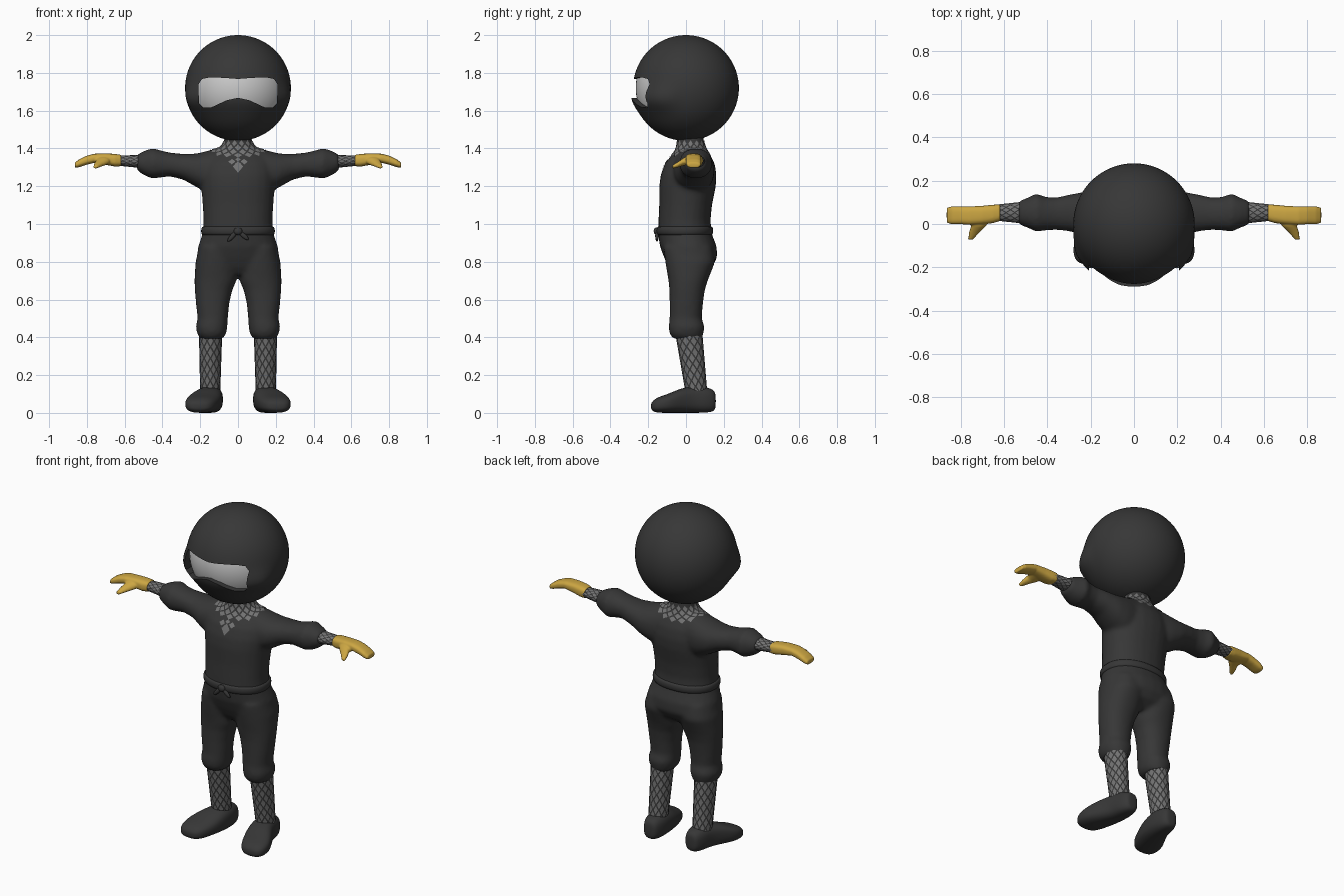
import bpy, bmesh, math
from mathutils import Vector, Matrix

if "Cube" in bpy.data.objects:
    bpy.data.objects.remove(bpy.data.objects["Cube"])


def material(name, rgb):
    m = bpy.data.materials.new(name)
    m.diffuse_color = (*rgb, 1)
    m.use_nodes = True
    m.node_tree.nodes["Principled BSDF"].inputs["Base Color"].default_value = m.diffuse_color
    return m


DARK = material("dark_cloth", (0.038, 0.038, 0.038))
NET = material("net_grey", (0.17, 0.17, 0.17))
GOLD = material("gold_glove", (0.6, 0.38, 0.055))


def finish(bm, name, *mats, smooth=True):
    bmesh.ops.recalc_face_normals(bm, faces=bm.faces)
    me = bpy.data.meshes.new(name)
    bm.to_mesh(me)
    bm.free()
    for m in mats:
        me.materials.append(m)
    for p in me.polygons:
        p.use_smooth = smooth
    ob = bpy.data.objects.new(name, me)
    bpy.context.collection.objects.link(ob)
    return ob


def place(axis, t, a, b):
    return {'x': (t, a, b), 'y': (a, t, b), 'z': (a, b, t)}[axis]


def ring(axis, sec, n, e=2.0, shift=0.0):
    """Superellipse ring from (t, a_min, a_max, b_min, b_max)."""
    t, a0, a1, b0, b1 = sec
    pts = []
    for i in range(n):
        w = 2 * math.pi * (i + shift) / n
        c, s = math.cos(w), math.sin(w)
        c = math.copysign(abs(c) ** (2 / e), c)
        s = math.copysign(abs(s) ** (2 / e), s)
        pts.append(place(axis, t, (a0 + a1) / 2 + c * (a1 - a0) / 2, (b0 + b1) / 2 + s * (b1 - b0) / 2))
    return pts


def loft(bm, axis, secs, e=2.2, side=1, n=24):
    rows = [[bm.verts.new((x * side, y, z)) for x, y, z in ring(axis, s, n, e)] for s in secs]
    faces = [bm.faces.new(rows[0]), bm.faces.new(rows[-1])]
    for p, q in zip(rows, rows[1:]):
        faces += [bm.faces.new((p[i - 1], p[i], q[i], q[i - 1])) for i in range(n)]
    bmesh.ops.recalc_face_normals(bm, faces=faces)


def fuse(ob, voxel, iterations):
    r = ob.modifiers.new("fuse", 'REMESH')
    r.mode = 'VOXEL'
    r.voxel_size = voxel
    r.use_smooth_shade = True
    s = ob.modifiers.new("soften", 'SMOOTH')
    s.factor, s.iterations = 0.5, iterations


def mirror(ob):
    ob.modifiers.new("mirror", 'MIRROR').use_clip = False


def net_mesh(axis, start, end, n, rows, inset):
    """Tube of diamond faces, each inset so it has a dark border."""
    bm = bmesh.new()
    grid = []
    for k in range(rows + 1):
        sec = [p + (q - p) * k / rows for p, q in zip(start, end)]
        grid.append([bm.verts.new(p) for p in ring(axis, sec, n, 2, 0.5 * (k % 2))])
    for k in range(rows - 1):
        for i in range(n):
            l, r = ((i - 1) % n, i) if k % 2 == 0 else (i, (i + 1) % n)
            bm.faces.new((grid[k][i], grid[k + 1][r], grid[k + 2][i], grid[k + 1][l]))
    bmesh.ops.recalc_face_normals(bm, faces=bm.faces)
    inner = bm.faces[:]
    bmesh.ops.inset_individual(bm, faces=inner, thickness=inset)
    for f in inner:
        f.material_index = 1
    return bm


# Suit: torso, trousers and sleeves fused into one soft body
bm = bmesh.new()
loft(bm, 'z', [(0.73, -.13, .13, -.06, .08), (0.77, -.19, .19, -.09, .135), (0.82, -.219, .219, -.115, .165),
               (0.88, -.212, .212, -.138, .163), (0.95, -.188, .188, -.148, .136), (1.02, -.183, .183, -.146, .13),
               (1.10, -.187, .187, -.142, .138), (1.20, -.195, .195, -.142, .158), (1.26, -.20, .20, -.134, .162),
               (1.32, -.19, .19, -.112, .152), (1.36, -.16, .16, -.08, .132), (1.39, -.11, .11, -.055, .112),
               (1.42, -.078, .078, -.048, .098), (1.48, -.07, .07, -.045, .09)])
for side in (1, -1):
    loft(bm, 'z', [(0.88, .02, .205, -.12, .14), (0.80, .003, .225, -.11, .155), (0.70, .008, .231, -.093, .115),
                   (0.65, .03, .229, -.088, .10), (0.58, .046, .223, -.087, .09), (0.50, .054, .214, -.087, .083),
                   (0.455, .056, .224, -.092, .10), (0.42, .062, .217, -.088, .092),
                   (0.393, .08, .20, -.068, .085)], side=side)
    loft(bm, 'x', [(0.08, -.07, .14, 1.15, 1.41), (0.16, -.07, .15, 1.165, 1.388), (0.22, -.06, .15, 1.195, 1.373),
                   (0.29, -.035, .138, 1.235, 1.371), (0.36, -.027, .122, 1.252, 1.378),
                   (0.41, -.03, .125, 1.246, 1.39), (0.45, -.036, .142, 1.24, 1.402), (0.49, -.018, .122, 1.254, 1.39),
                   (0.535, .0, .104, 1.283, 1.368)], side=side)
suit = finish(bm, "suit", DARK)
fuse(suit, 0.011, 9)

# Belt with knot and two tails
bm = bmesh.new()
loft(bm, 'z', [(z, -.187 - o, .187 + o, -.148 - o, .136 + o) for z, o in
               ((.941, -.012), (.943, .002), (.952, .007), (.964, .008), (.976, .007), (.985, .002), (.987, -.012))],
     n=48)
finish(bm, "belt", DARK)
bm = bmesh.new()


def blob(loc, scale, turn=0):
    mat = Matrix.Translation(loc) @ Matrix.Rotation(turn, 4, 'Y') @ Matrix.Diagonal((*scale, 1))
    bmesh.ops.create_uvsphere(bm, u_segments=16, v_segments=10, radius=1, matrix=mat)


blob((0, -.157, .962), (.023, .014, .02))
blob((.03, -.154, .938), (.012, .009, .033), math.radians(-50))
blob((-.03, -.154, .935), (.012, .009, .036), math.radians(42))
finish(bm, "belt_knot", DARK)

# Hood: ball with a raised rim around the eye opening
HEAD = Vector((0, 0, 1.72))
bm = bmesh.new()
bmesh.ops.create_uvsphere(bm, u_segments=64, v_segments=40, radius=0.28)
for v in bm.verts:
    front = min(max((-v.co.y - 0.03) / 0.1, 0), 1)
    rise = (0.014 + 0.05 * abs(v.co.x)) * front * math.exp(-((v.co.z + 0.055) / 0.06) ** 2)
    v.co = v.co.normalized() * (0.28 + rise) + HEAD
hood = finish(bm, "hood", DARK)

# Cutter for the eye opening
bm = bmesh.new()
half = [(0, 1.668), (.06, 1.655), (.14, 1.618), (.185, 1.617), (.207, 1.64), (.209, 1.74), (.19, 1.768),
        (.15, 1.776), (.08, 1.774), (0, 1.768)]
outline = half + [(-x, z) for x, z in half[-2:0:-1]]
face = bm.faces.new([bm.verts.new((x, -0.5, z)) for x, z in outline])
out = bmesh.ops.extrude_face_region(bm, geom=[face])
bmesh.ops.translate(bm, vec=(0, 0.42, 0), verts=[g for g in out['geom'] if isinstance(g, bmesh.types.BMVert)])
cutter = finish(bm, "eye_opening_cutter", DARK, smooth=False)
cutter.hide_render = True
cutter.display_type = 'WIRE'
cut = hood.modifiers.new("eye_opening", 'BOOLEAN')
cut.operation, cut.object, cut.solver = 'DIFFERENCE', cutter, 'EXACT'
bpy.context.view_layer.objects.active = hood
hood.select_set(True)
bpy.ops.object.modifier_apply(modifier=cut.name)
bpy.ops.object.shade_smooth_by_angle(angle=math.radians(40))
bpy.data.objects.remove(cutter)

# Visor: curved plate behind the opening
bm = bmesh.new()
bmesh.ops.create_uvsphere(bm, u_segments=64, v_segments=40, radius=0.266, matrix=Matrix.Translation(HEAD))
bmesh.ops.delete(bm, geom=[v for v in bm.verts if v.co.y > -0.06 or abs(v.co.z - 1.695) > 0.125], context='VERTS')
finish(bm, "visor")

# Ankle and wrist netting
for name, args in (("ankle_net", ('z', (.44, .083, .207, -.06, .085), (.08, .095, .20, .002, .115), 10, 12, .0055)),
                   ("wrist_net", ('x', (.49, .0, .105, 1.294, 1.366), (.65, .017, .088, 1.31, 1.362), 10, 8, .0035))):
    mirror(finish(net_mesh(*args), name, DARK, NET))

# Neck netting laid onto the suit, with a V of diamonds on the chest
bm = net_mesh('z', (1.45, -.078, .078, -.05, .10), (1.345, -.14, .14, -.09, .13), 14, 5, .006)
for x, z, w, h in ((0, 1.305, .027, .038), (.034, 1.342, .02, .024), (-.034, 1.342, .02, .024), (0, 1.36, .016, .018)):
    f = bm.faces.new([bm.verts.new((x + a, -.12, z + b)) for a, b in ((-w, 0), (0, -h), (w, 0), (0, h))])
    f.material_index = 1
neck = finish(bm, "neck_net", DARK, NET)
neck.modifiers.new("divide", 'SUBSURF').subdivision_type = 'SIMPLE'
wrap = neck.modifiers.new("wrap", 'SHRINKWRAP')
wrap.target, wrap.offset, wrap.wrap_mode = suit, 0.003, 'ABOVE_SURFACE'

# Gloves: mitten with thumb
bm = bmesh.new()
loft(bm, 'x', [(.618, .014, .09, 1.306, 1.366), (.65, .004, .089, 1.304, 1.371), (.70, -.001, .084, 1.313, 1.374),
               (.76, -.003, .081, 1.324, 1.372), (.80, -.001, .081, 1.314, 1.362), (.84, -.001, .081, 1.301, 1.343),
               (.864, .005, .076, 1.297, 1.325)], e=2.8)
loft(bm, 'y', [(.03, .66, .765, 1.318, 1.36), (-.01, .683, .752, 1.31, 1.352), (-.04, .715, .762, 1.301, 1.331),
               (-.072, .742, .766, 1.293, 1.311)])
glove = finish(bm, "glove", GOLD)
fuse(glove, 0.005, 4)
mirror(glove)

# Shoes with the toes turned out
bm = bmesh.new()
loft(bm, 'y', [(.158, .115, .165, .03, .095), (.148, .095, .182, .006, .125), (.10, .081, .203, 0, .138),
               (.04, .078, .212, 0, .143), (-.03, .083, .25, 0, .13), (-.09, .10, .281, 0, .102),
               (-.145, .122, .28, 0, .085), (-.172, .145, .265, .006, .068), (-.186, .17, .24, .02, .05)], e=2.6)
shoe = finish(bm, "shoe", DARK)
shoe.modifiers.new("soften", 'SUBSURF').levels = 2
mirror(shoe)
